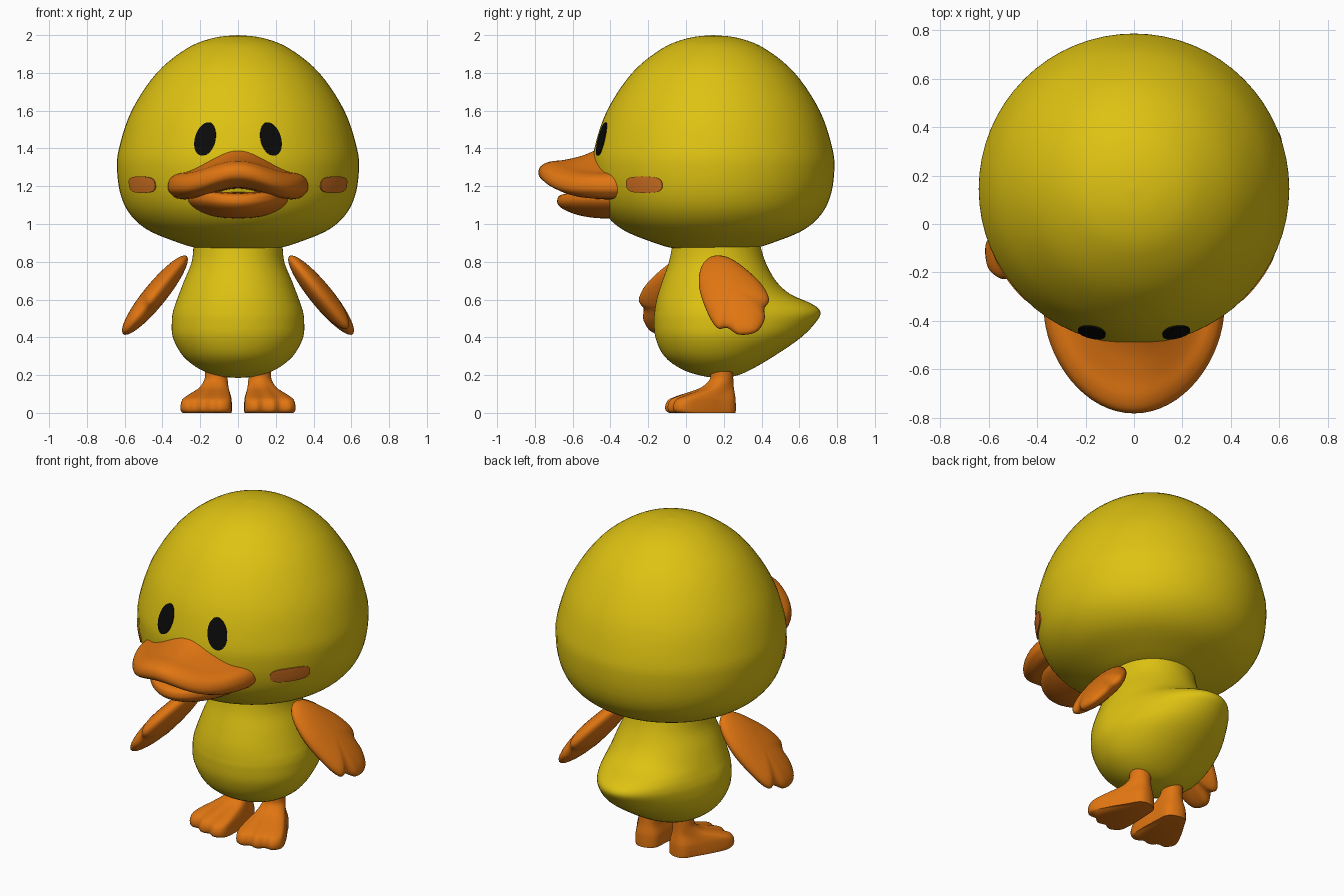
import bpy
import bmesh
from math import sin, cos, pi, radians, sqrt
from mathutils import Vector, Matrix

default_cube = bpy.data.objects.get("Cube")
if default_cube:
    bpy.data.objects.remove(default_cube, do_unlink=True)


def make_material(name, red, green, blue):
    material = bpy.data.materials.new(name)
    material.use_nodes = True
    colour = (red, green, blue, 1)
    material.diffuse_color = colour
    shader = material.node_tree.nodes["Principled BSDF"]
    shader.inputs["Base Color"].default_value = colour
    shader.inputs["Roughness"].default_value = 0.6
    return material


YELLOW = make_material("warm yellow", 0.73, 0.54, 0.006)
ORANGE = make_material("orange", 0.75, 0.18, 0.006)
BLUSH = make_material("cheek blush", 0.66, 0.17, 0.015)
BLACK = make_material("eye black", 0.003, 0.003, 0.003)


def spline(points, steps, closed=False):
    """Smooth curve through points of any dimension."""
    count = len(points)
    spans = count if closed else count - 1
    result = []

    def pick(i):
        return points[i % count] if closed else points[max(0, min(count - 1, i))]

    for i in range(spans):
        a, b, c, d = (Vector(pick(i + k)) for k in (-1, 0, 1, 2))
        for s in range(steps):
            t = s / steps
            result.append(b + 0.5 * t * (c - a + t * (2*a - 5*b + 4*c - d + t * (3*(b - c) + d - a))))
    if not closed:
        result.append(Vector(points[-1]))
    return result


def skin(name, rings, material):
    """Bridge rings of equal length and close both ends."""
    bm = bmesh.new()
    loops = [[bm.verts.new(p) for p in ring] for ring in rings]
    size = len(loops[0])
    for low, high in zip(loops, loops[1:]):
        for i in range(size):
            j = (i + 1) % size
            bm.faces.new((low[i], low[j], high[j], high[i]))
    bm.faces.new(loops[0])
    bm.faces.new(loops[-1])
    bmesh.ops.remove_doubles(bm, verts=bm.verts, dist=0.0004)
    bmesh.ops.recalc_face_normals(bm, faces=bm.faces)
    mesh = bpy.data.meshes.new(name)
    bm.to_mesh(mesh)
    bm.free()
    mesh.materials.append(material)
    part = bpy.data.objects.new(name, mesh)
    bpy.context.collection.objects.link(part)
    bpy.ops.object.select_all(action='DESELECT')
    part.select_set(True)
    bpy.context.view_layer.objects.active = part
    bpy.ops.object.shade_smooth_by_angle(angle=radians(60))
    return part


ANGLES = [2 * pi * i / 64 for i in range(64)]

# Head: turned profile of (height, radius)
HEAD_Y = 0.145
head_profile = spline([(2, 0), (1.985, .13), (1.93, .27), (1.8, .43), (1.6, .563), (1.4, .63),
                       (1.28, .64), (1.15, .62), (1.05, .57), (.97, .48), (.91, .34),
                       (.87, .2), (.86, 0)], 5)
skin("head", [[(r * sin(a), HEAD_Y - r * cos(a), z) for a in ANGLES]
              for z, r in head_profile], YELLOW)


def head_point(angle, z, lift):
    """Point just above the head surface; angle zero is straight ahead."""
    for (top, r_top), (low, r_low) in zip(head_profile, head_profile[1:]):
        if low <= z <= top:
            r = r_low + (r_top - r_low) * (z - low) / (top - low) + lift
            return (r * sin(angle), HEAD_Y - r * cos(angle), z)


def face_patch(name, angle, z, half_width, half_height, power, lean, material):
    """Thin plate that follows the head."""
    def ring(scale, lift):
        points = []
        for a in ANGLES:
            u = abs(cos(a)) ** power * (1 if cos(a) > 0 else -1) * scale
            v = abs(sin(a)) ** power * (1 if sin(a) > 0 else -1) * scale
            points.append(head_point(angle + half_width * u + lean * v, z + half_height * v, lift))
        return points
    skin(name, [ring(1, -0.003)] + [ring(s, 0.006) for s in (1, .75, .5, .25, 0)], material)


for side, sign in (("left", 1), ("right", -1)):
    face_patch(side + "_eye", sign * 0.285, 1.45, 0.092, 0.088, 1, -sign * 0.015, BLACK)
    face_patch(side + "_cheek", sign * 0.945, 1.208, 0.185, 0.043, 0.65, 0, BLUSH)

# Body and tail: (height, half width, front, back, back pointedness)
body_rings = spline([(.9, .235, -.07, .39, 1), (.8, .245, -.09, .42, 1), (.7, .285, -.125, .475, 1.05),
                     (.63, .312, -.148, .55, 1.2), (.58, .33, -.16, .66, 1.4), (.54, .343, -.166, .71, 1.45),
                     (.49, .35, -.17, .695, 1.35), (.4, .345, -.162, .61, 1.2), (.3, .29, -.115, .465, 1.1),
                     (.23, .2, -.02, .345, 1), (.195, .1, .09, .26, 1), (.185, 0, .17, .17, 1)], 4)


def body_ring(z, width, front, back, power):
    middle = min(0.16, (front + back) / 2)
    return [(width * sin(a),
             middle + (back - middle) * cos(a) ** power if cos(a) > 0
             else middle + (middle - front) * cos(a), z) for a in ANGLES]


skin("body_and_tail", [body_ring(*r) for r in body_rings], YELLOW)

# Bill: (height, half width, depth), sides drooping
BILL_Y = -0.36


def bill(name, profile, bend):
    rings = []
    for z, width, depth in spline(profile, 4):
        ring = []
        for a in ANGLES:
            x = width * sin(a)
            wave = (1 - cos(pi * min(abs(x) / 0.3, 1))) / 2
            reach = depth * abs(cos(a)) ** 1.15 if cos(a) > 0 else 0.12 * cos(a)
            ring.append((x, BILL_Y - reach, z + bend * wave))
        rings.append(ring)
    skin(name, rings, ORANGE)


bill("upper_bill", [(1.42, 0, .05), (1.405, .1, .09), (1.365, .21, .18), (1.34, .28, .28),
                    (1.33, .325, .36), (1.305, .36, .41), (1.26, .372, .42), (1.225, .355, .385),
                    (1.195, .29, .28), (1.185, 0, .05)], -0.065)
bill("lower_bill", [(1.17, 0, .05), (1.16, .24, .28), (1.125, .27, .322), (1.085, .255, .3),
                    (1.05, .2, .22), (1.032, .12, .12), (1.03, 0, .02)], 0.02)

# Wings: puffed outline of (y, z), sloping away from the shoulder
wing_outline = spline([(.08, .77), (.14, .825), (.23, .815), (.33, .745), (.405, .67), (.44, .6),
                       (.415, .555), (.415, .49), (.37, .432), (.28, .42), (.22, .455),
                       (.165, .455), (.115, .53), (.07, .66)], 5, closed=True)


def make_wing(name):
    rings = []
    for k in range(-8, 9):
        tilt = pi / 2 * k / 8
        puff, scale = 0.062 * sin(tilt), cos(tilt)
        ring = []
        for y, z in wing_outline:
            y, z = 0.24 + scale * (y - 0.24), 0.62 + scale * (z - 0.62)
            x = 0.285 + 0.83 * (0.81 - z)
            ring.append((x + 0.64 * puff, y, z + 0.77 * puff))
        rings.append(ring)
    return skin(name, rings, ORANGE)


make_wing("left_wing")
# The right wing swings forward: a half turn about the body axis
swing = Matrix.Translation((0, 0.19, 0)) @ Matrix.Rotation(pi, 4, 'Z')
make_wing("right_wing").data.transform(swing)

# Legs and webbed feet: toe outline blending up into a round leg
half_foot = [(.045, .275), (.095, .285), (.135, .24), (.12, .14), (.088, .03), (.06, -.05)]
foot_outline = spline([(0, .295)] + half_foot + [(0, -.073)]
                      + [(-s, f) for s, f in reversed(half_foot)], 4, closed=True)
leg_levels = spline([(0, .92), (.012, .99), (.04, 1), (.07, .93), (.09, .75), (.11, .5),
                     (.135, .22), (.17, .04), (.2, 0), (.26, 0)], 3)


def make_leg(name, sign):
    turn = radians(14)
    rings = []
    for z, spread in leg_levels:
        ring = []
        for i, (s, f) in enumerate(foot_outline):
            a = 2 * pi * i / len(foot_outline)
            s = s * spread + 0.06 * sin(a) * (1 - spread)
            f = f * spread + 0.06 * cos(a) * (1 - spread)
            out = s * cos(turn) + f * sin(turn)
            ahead = f * cos(turn) - s * sin(turn)
            ring.append((sign * (0.115 + out), 0.19 - ahead, z))
        rings.append(ring)
    skin(name, rings, ORANGE)


make_leg("left_leg_and_foot", 1)
make_leg("right_leg_and_foot", -1)
